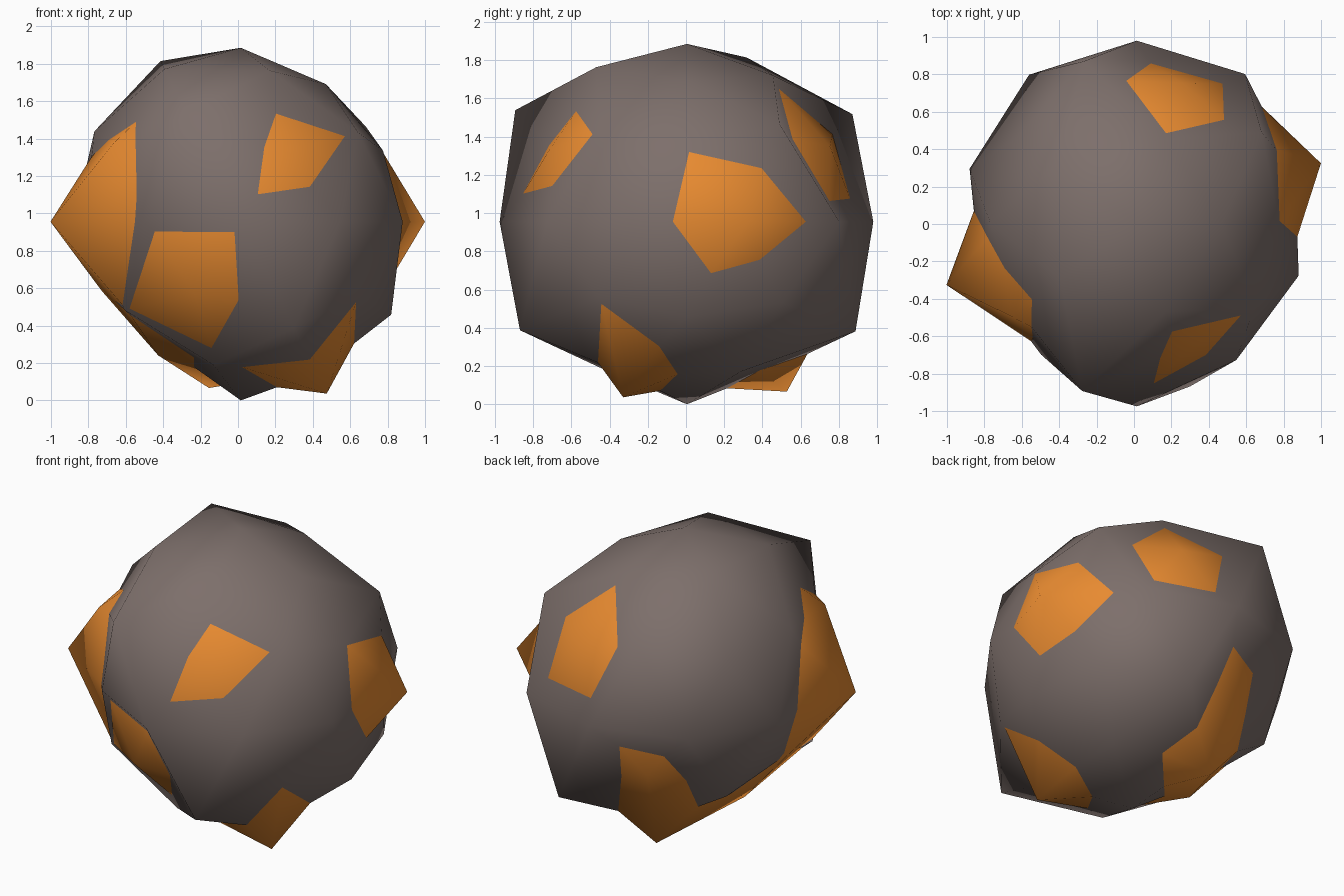
import bpy
import bmesh
import math
from mathutils import Vector

default_cube = bpy.data.objects.get("Cube")
if default_cube:
    bpy.data.objects.remove(default_cube, do_unlink=True)

CENTRE = Vector((0.015, 0.005, 0.955))

# Heights of the vertex rings on a unit icosphere, from the top pole down
RING_HEIGHTS = (1, 0.85, 0.53, 0.45, 0, -0.45, -0.53, -0.85, -1)

# Radius of each ring vertex in percent, counter-clockwise from the +x side
STONE_RADII = (
    (93,),
    (86.5, 90, 101, 96, 95),
    (97, 107, 92, 111, 91),
    (85, 75, 88, 88, 80),
    (89, 98.5, 97.5, 98, 94, 88, 87, 98, 90.5, 91),
    (95, 75, 82, 72, 88),
    (94.5, 109, 92, 90, 108),
    (92, 91, 78, 90, 95),
    (95.5,),
)
ORE_RADII = (
    (82,),
    (82, 87.5, 84, 85, 90),
    (87, 95, 86, 90, 90),
    (84.5, 88, 80, 94, 84.5),
    (103.5, 92, 90, 86, 84, 107, 84, 94.5, 85.5, 84),
    (82, 82, 83, 88, 87),
    (84.5, 92, 84, 89, 84),
    (79, 104.5, 84, 86, 108),
    (86,),
)


def make_material(name, colour):
    material = bpy.data.materials.new(name)
    material.use_nodes = True
    material.diffuse_color = colour
    shader = material.node_tree.nodes["Principled BSDF"]
    shader.inputs["Base Color"].default_value = colour
    shader.inputs["Roughness"].default_value = 0.9
    return material


def ring_radius(direction, radii):
    """Look up the radius of an icosphere vertex by its ring and heading."""
    ring = min(range(len(RING_HEIGHTS)),
               key=lambda i: abs(RING_HEIGHTS[i] - direction.z))
    row = radii[ring]
    if len(row) == 1:
        return row[0] / 100
    heading = (math.degrees(math.atan2(direction.y, direction.x)) + 1) % 360
    return row[int(heading * len(row) / 360)] / 100


def make_lump(name, radii, material):
    """Build a low-poly ball whose vertices are pushed in or out."""
    bm = bmesh.new()
    bmesh.ops.create_icosphere(bm, subdivisions=2, radius=1)
    for vertex in bm.verts:
        direction = vertex.co.normalized()
        vertex.co = direction * ring_radius(direction, radii)
    for face in bm.faces:
        face.smooth = True
    mesh = bpy.data.meshes.new(name)
    bm.to_mesh(mesh)
    bm.free()
    mesh.materials.append(material)
    lump = bpy.data.objects.new(name, mesh)
    lump.location = CENTRE
    bpy.context.collection.objects.link(lump)
    return lump


# Stone shell with an ore core that breaks through its dents
make_lump("stone_shell", STONE_RADII,
          make_material("warm grey stone", (0.205, 0.16, 0.147, 1)))
make_lump("ore_core", ORE_RADII,
          make_material("orange ore", (0.80, 0.255, 0.03, 1)))
